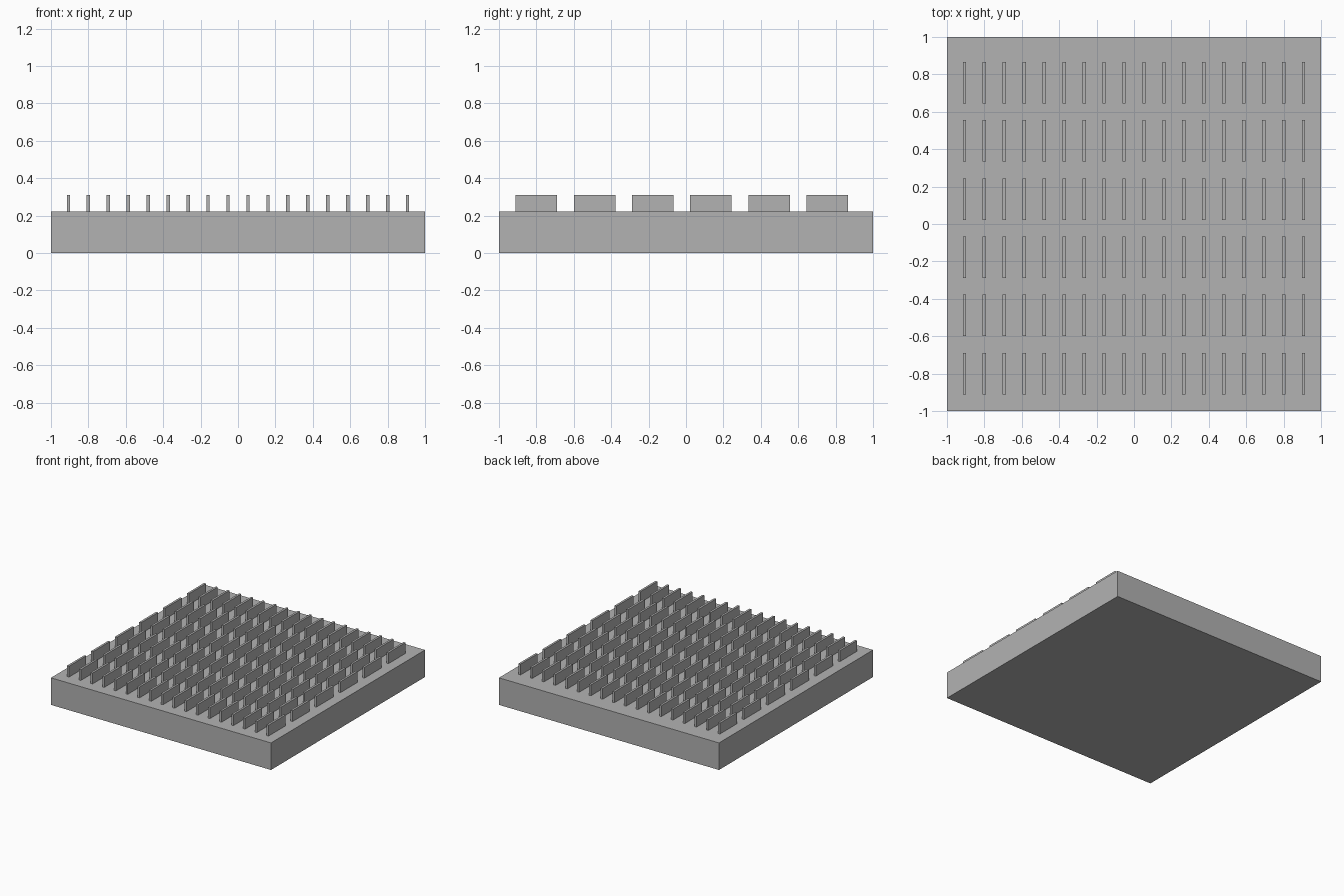
import bpy

# Remove the default cube
if "Cube" in bpy.data.objects:
    bpy.data.objects.remove(bpy.data.objects["Cube"], do_unlink=True)

# Proportions in whole units: the plate is 45 units wide
UNIT = 2 / 45
PLATE = (45, 45, 5)
FIN = (0.4, 5, 2)
COLUMNS, ROWS = 18, 6
STEP_X, STEP_Y = 2.4, 7
FIRST_X, FIRST_Y = -20.4, -18


def make_material(name, colour):
    mat = bpy.data.materials.new(name)
    mat.use_nodes = True
    mat.diffuse_color = colour
    mat.node_tree.nodes["Principled BSDF"].inputs["Base Color"].default_value = colour
    return mat


def make_box(name, size, centre, mat):
    bpy.ops.mesh.primitive_cube_add(size=1, location=[c * UNIT for c in centre])
    obj = bpy.context.object
    obj.name = name
    obj.scale = [s * UNIT for s in size]
    bpy.ops.object.transform_apply(location=False, rotation=False, scale=True)
    obj.data.materials.append(mat)
    return obj


def repeat(obj, name, count, offset):
    mod = obj.modifiers.new(name, "ARRAY")
    mod.count = count
    mod.use_relative_offset = False
    mod.use_constant_offset = True
    mod.constant_offset_displace = offset


grey = make_material("mid grey", (0.448, 0.448, 0.448, 1))

# Base plate
make_box("base_plate", PLATE, (0, 0, PLATE[2] / 2), grey)

# Grid of upright fins, set slightly towards the front
fins = make_box("cooling_fins", FIN, (FIRST_X, FIRST_Y, PLATE[2] + FIN[2] / 2), grey)
repeat(fins, "columns", COLUMNS, (STEP_X * UNIT, 0, 0))
repeat(fins, "rows", ROWS, (0, STEP_Y * UNIT, 0))
